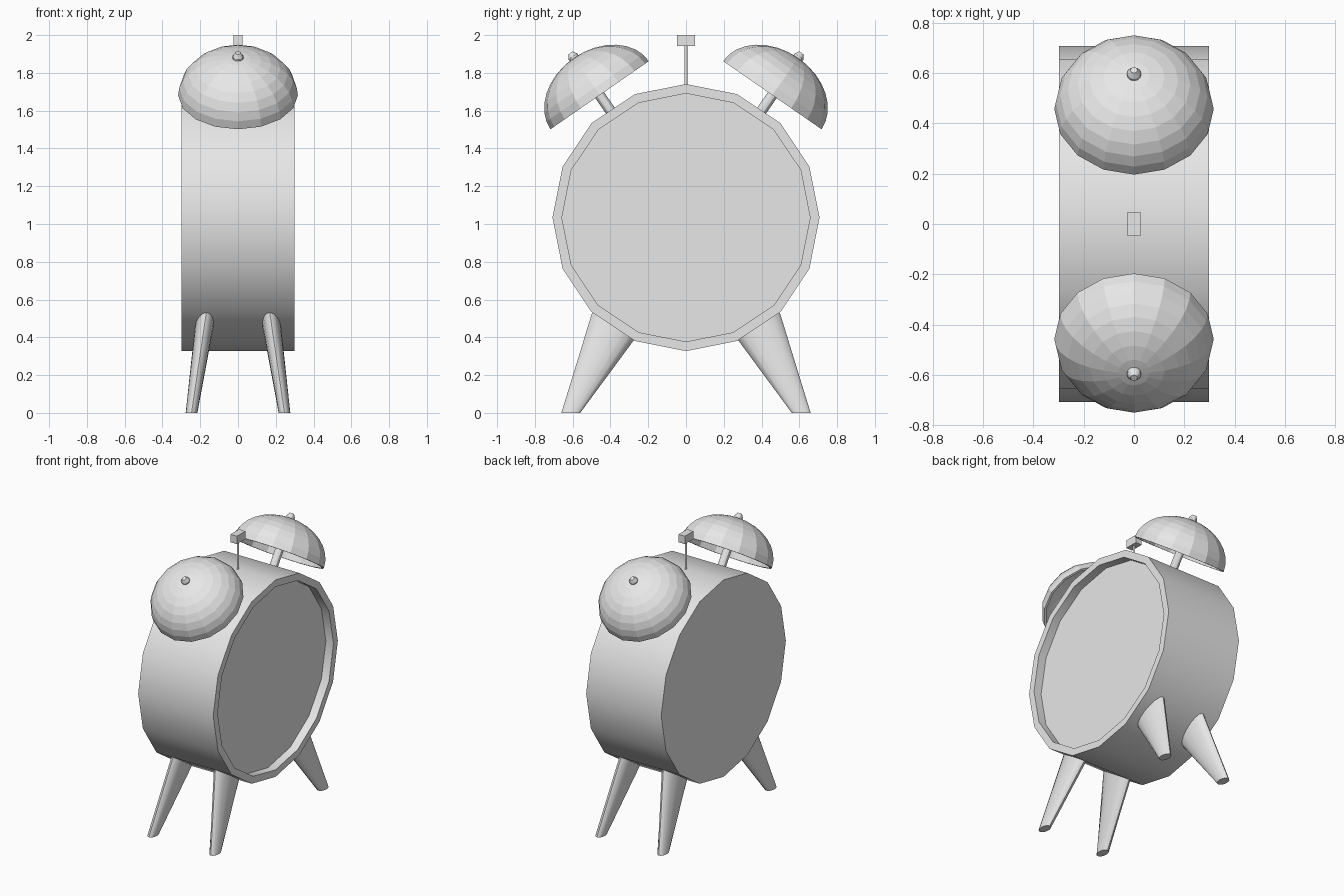
import bpy, bmesh, math
from mathutils import Vector, Matrix

if "Cube" in bpy.data.objects:
    bpy.data.objects.remove(bpy.data.objects["Cube"])

grey = bpy.data.materials.new("plain grey")
grey.diffuse_color = (0.8, 0.8, 0.8, 1)
grey.use_nodes = True
grey.node_tree.nodes["Principled BSDF"].inputs["Base Color"].default_value = grey.diffuse_color


def loft(name, rings, smooth=None, close_ends=True):
    """Skin a series of equal-length point rings; cap both ends."""
    bm = bmesh.new()
    rows = [[bm.verts.new(p) for p in ring] for ring in rings]
    n = len(rows[0])
    for a, b in zip(rows, rows[1:]):
        for i in range(n):
            bm.faces.new((a[i], a[(i + 1) % n], b[(i + 1) % n], b[i]))
    if close_ends:
        bm.faces.new(rows[0])
        bm.faces.new(rows[-1])
    bmesh.ops.remove_doubles(bm, verts=bm.verts, dist=0.0001)
    bmesh.ops.recalc_face_normals(bm, faces=bm.faces)
    mesh = bpy.data.meshes.new(name)
    bm.to_mesh(mesh)
    bm.free()
    mesh.materials.append(grey)
    obj = bpy.data.objects.new(name, mesh)
    bpy.context.collection.objects.link(obj)
    if smooth:
        bpy.ops.object.select_all(action='DESELECT')
        obj.select_set(True)
        bpy.context.view_layer.objects.active = obj
        bpy.ops.object.shade_smooth_by_angle(angle=math.radians(smooth))
    return obj


def turned(name, profile, sides, matrix, smooth=None):
    """Lathe a (radius, height) profile around the local z axis."""
    rings = [[matrix @ Vector((r * math.cos(2 * math.pi * i / sides),
                               r * math.sin(2 * math.pi * i / sides), h))
              for i in range(sides)] for r, h in profile]
    return loft(name, rings, smooth)


# Drum-shaped case lying along x, with a recessed dial on the +x side
case_frame = Matrix.Translation((0, 0, 1.034)) @ Matrix.Rotation(math.pi / 2, 4, 'Y')
turned("clock_case", [(0.707, -0.298), (0.707, 0.298), (0.657, 0.298), (0.657, 0.238)],
       16, case_frame, 30)

# Two hollow flattened bells on tilted posts
R, H, T, STEPS = 0.317, 0.24, 0.015, 8
arc = [math.pi / 2 * i / STEPS for i in range(STEPS + 1)]
outer = [(max(R * math.cos(a), 0.004), H * math.sin(a)) for a in arc]
inner = [(max((R - T) * math.cos(a), 0.004), (H - T) * math.sin(a)) for a in arc]
for side, label in ((-1, "front"), (1, "rear")):
    frame = (Matrix.Translation((0, side * 0.457, 1.682))
             @ Matrix.Rotation(-side * math.radians(34.7), 4, 'X'))
    turned(label + "_bell", inner[::-1] + outer, 16, frame)
    turned(label + "_bell_post", [(0.028, -0.22), (0.028, 0.25), (0.014, 0.272)],
           12, frame, 30)

# Hammer between the bells
turned("hammer_stem", [(0.008, 1.70), (0.008, 1.95)], 8, Matrix.Identity(4), 50)
loft("hammer_head", [[(x * 0.025, y * 0.048, z) for x, y in
                      ((-1, -1), (1, -1), (1, 1), (-1, 1))] for z in (1.943, 2.0)])

# Four splayed, flattened legs: (x, y, z, x radius, y radius) from foot to top
stations = [(0.246, 0.61, 0, 0.031, 0.05), (0.168, 0.333, 0.53, 0.052, 0.164)]
for sy, front in ((-1, "front"), (1, "rear")):
    for sx, hand in ((-1, "left"), (1, "right")):
        rings = [[(sx * (x + rx * math.cos(math.tau * i / 16)),
                   sy * (y + ry * math.sin(math.tau * i / 16)), z) for i in range(16)]
                 for x, y, z, rx, ry in stations]
        loft(f"{front}_{hand}_leg", rings, 45)
